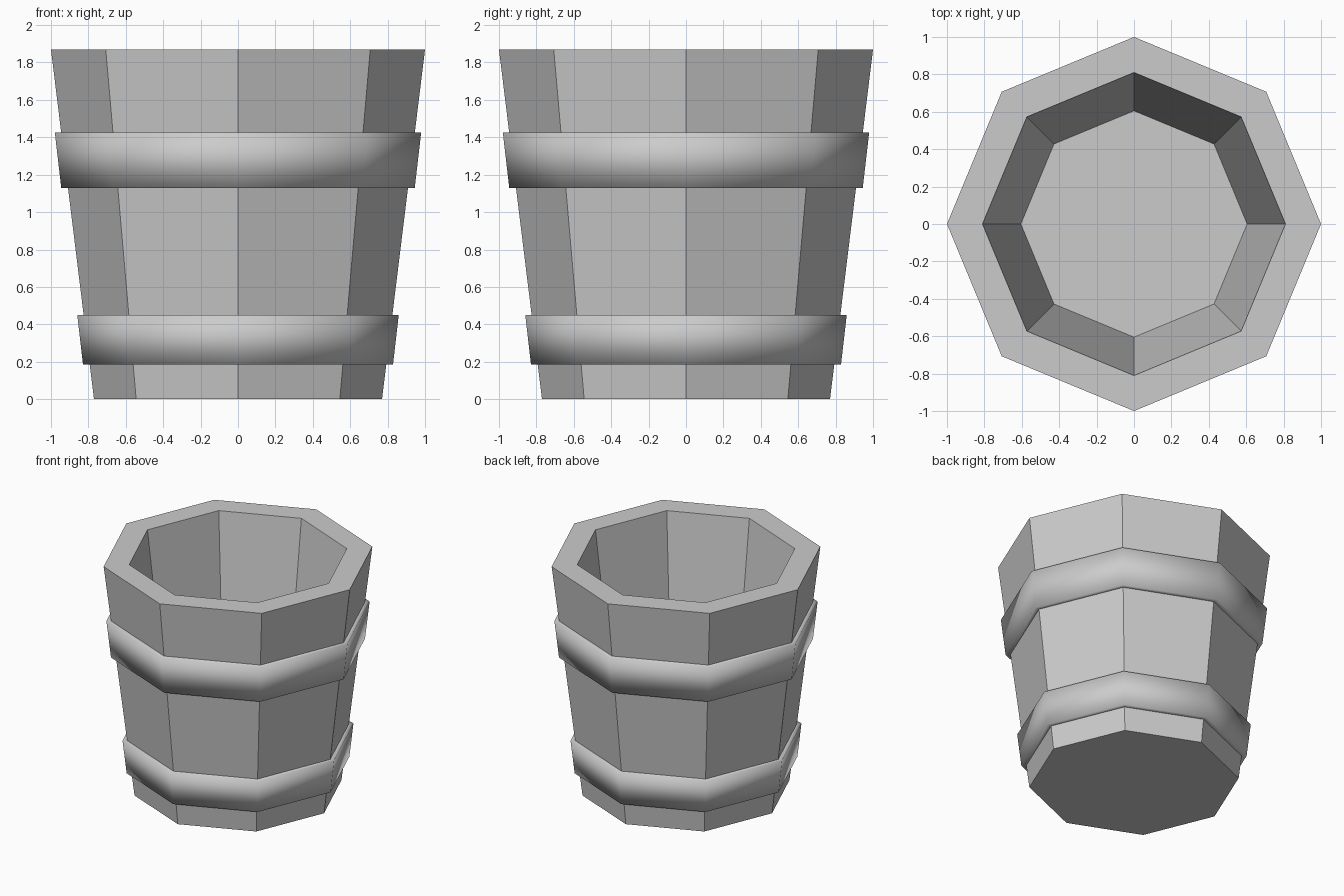
import bpy, bmesh
from math import cos, sin, pi

if "Cube" in bpy.data.objects:
    bpy.data.objects.remove(bpy.data.objects["Cube"])

SIDES = 8
HEIGHT, R_BOTTOM, R_TOP = 1.87, 0.77, 1.0


def wall_radius(z):
    return R_BOTTOM + (R_TOP - R_BOTTOM) * z / HEIGHT


def lathe(name, profile, cap_start=False, cap_end=False, smooth=False):
    """Sweep (radius, z) points around z as an eight-sided form."""
    bm = bmesh.new()
    rings = [[bm.verts.new((r * cos(2 * pi * i / SIDES), r * sin(2 * pi * i / SIDES), z))
              for i in range(SIDES)] for r, z in profile]
    for a, b in zip(rings, rings[1:]):
        for i in range(SIDES):
            j = (i + 1) % SIDES
            bm.faces.new((a[i], a[j], b[j], b[i]))
    if cap_start:
        bm.faces.new(rings[0][::-1])
    if cap_end:
        bm.faces.new(rings[-1])
    for f in bm.faces:
        f.smooth = smooth
    mesh = bpy.data.meshes.new(name)
    bm.to_mesh(mesh)
    bm.free()
    obj = bpy.data.objects.new(name, mesh)
    bpy.context.collection.objects.link(obj)
    return obj


# Bucket body: tapered outer wall, rim, inner wall and floor
lathe("bucket_body",
      [(R_BOTTOM, 0), (R_TOP, HEIGHT), (0.81, HEIGHT), (0.605, 0.2)],
      cap_start=True, cap_end=True)

# Two hoops hugging the wall, smooth shaded
for name, z0, z1 in (("lower_hoop", 0.185, 0.45), ("upper_hoop", 1.13, 1.427)):
    r0, r1 = wall_radius(z0), wall_radius(z1)
    lathe(name, [(r0 - 0.005, z0), (r0 + 0.036, z0), (r1 + 0.034, z1), (r1 - 0.005, z1)],
          smooth=True)
